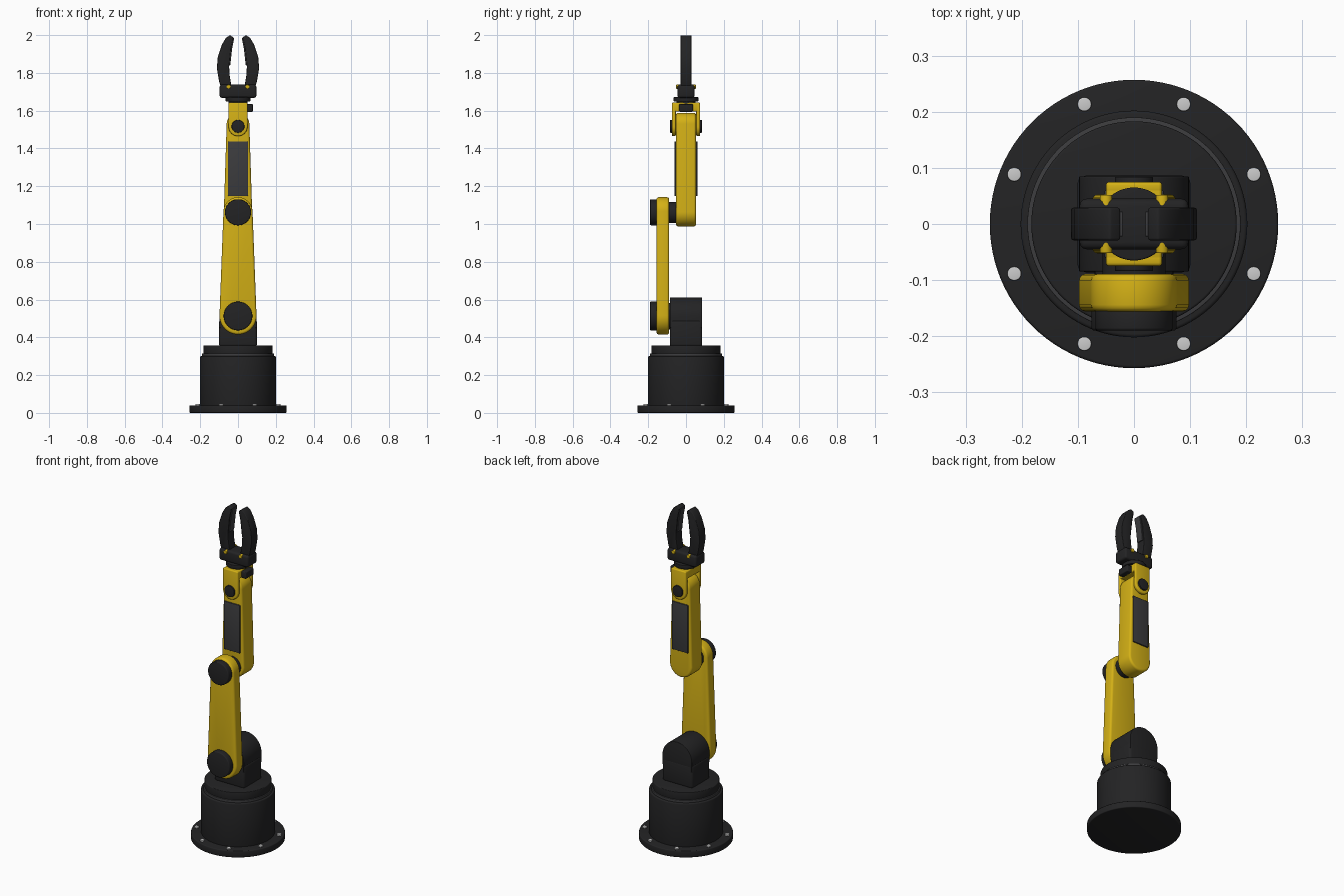
import bpy, bmesh
from math import sin, cos, pi, asin, radians

if "Cube" in bpy.data.objects:
    bpy.data.objects.remove(bpy.data.objects["Cube"])


def material(name, rgb):
    m = bpy.data.materials.new(name)
    m.diffuse_color = (*rgb, 1)
    m.use_nodes = True
    m.node_tree.nodes["Principled BSDF"].inputs["Base Color"].default_value = m.diffuse_color
    return m


BLACK = material("black", (0.017, 0.017, 0.018))
YELLOW = material("yellow", (0.66, 0.44, 0.008))
PANEL = material("dark_grey", (0.045, 0.045, 0.048))
STEEL = material("steel", (0.55, 0.55, 0.55))


def finish(name, bm, mat, bevel=0.0):
    bmesh.ops.recalc_face_normals(bm, faces=bm.faces)
    me = bpy.data.meshes.new(name)
    bm.to_mesh(me)
    bm.free()
    ob = bpy.data.objects.new(name, me)
    bpy.context.collection.objects.link(ob)
    me.materials.append(mat)
    bpy.ops.object.select_all(action='DESELECT')
    ob.select_set(True)
    bpy.context.view_layer.objects.active = ob
    if bevel:
        b = ob.modifiers.new("bevel", 'BEVEL')
        b.width, b.segments = bevel, 3
        b.limit_method, b.angle_limit = 'ANGLE', radians(40)
        bpy.ops.object.modifier_apply(modifier="bevel")
    bpy.ops.object.shade_smooth_by_angle(angle=radians(35))
    return ob


def prism(name, profile, y0, y1, mat, bevel=0.0):
    """Extrude an x-z profile along y."""
    bm = bmesh.new()
    face = bm.faces.new([bm.verts.new((x, y0, z)) for x, z in profile])
    ext = bmesh.ops.extrude_face_region(bm, geom=[face])["geom"]
    verts = [v for v in ext if isinstance(v, bmesh.types.BMVert)]
    bmesh.ops.translate(bm, verts=verts, vec=(0, y1 - y0, 0))
    return finish(name, bm, mat, bevel)


def box(name, x0, x1, y0, y1, z0, z1, mat, bevel=0.0):
    return prism(name, [(x0, z0), (x1, z0), (x1, z1), (x0, z1)], y0, y1, mat, bevel)


def arc(cx, cz, r, a0, a1, n=24):
    return [(cx + r * cos(a0 + (a1 - a0) * i / n), cz + r * sin(a0 + (a1 - a0) * i / n))
            for i in range(n + 1)]


def pin(name, x, z, r, y0, y1, mat, bevel=0.0, n=48):
    """Cylinder along y."""
    return prism(name, arc(x, z, r, 0, 2 * pi, n)[:-1], y0, y1, mat, bevel)


def link(name, z0, r0, z1, r1, y0, y1, mat, bevel):
    """Tapered arm: two circles joined by their tangents."""
    t = asin((r0 - r1) / (z1 - z0))
    prof = arc(0, z1, r1, t, pi - t) + arc(0, z0, r0, pi - t, 2 * pi + t)
    return prism(name, prof, y0, y1, mat, bevel)


def disc(name, x, y, r, z0, z1, mat, bevel=0.0, n=64):
    """Upright cylinder."""
    bm = bmesh.new()
    bmesh.ops.create_cone(bm, cap_ends=True, segments=n, radius1=r, radius2=r, depth=z1 - z0)
    bmesh.ops.translate(bm, verts=bm.verts, vec=(x, y, (z0 + z1) / 2))
    return finish(name, bm, mat, bevel)


# Base
disc("base_flange", 0, 0, 0.257, 0, 0.04, BLACK, 0.005, 96)
disc("base_body", 0, 0, 0.202, 0.035, 0.3, BLACK, 0.006, 96)
disc("base_seam_ring", 0, 0, 0.19, 0.295, 0.314, PANEL, 0.002, 96)
disc("turntable", 0, 0, 0.183, 0.31, 0.358, BLACK, 0.004, 96)
for i in range(8):
    a = pi / 8 + i * pi / 4
    disc(f"base_bolt_{i + 1}", 0.231 * cos(a), 0.231 * sin(a), 0.0125, 0.035, 0.048, STEEL, 0.002, 20)

# Shoulder
box("shoulder_block", -0.101, 0.101, -0.086, 0.086, 0.35, 0.492, BLACK, 0.015)
prism("shoulder_housing", [(-0.098, 0.45), (0.098, 0.45)] + arc(0, 0.512, 0.098, 0, pi),
      -0.085, 0.085, BLACK, 0.003)
pin("shoulder_hub", 0, 0.512, 0.07, -0.1, -0.08, BLACK)

# Lower arm and its joint caps
link("lower_arm", 0.513, 0.098, 1.065, 0.077, -0.156, -0.089, YELLOW, 0.012)
pin("shoulder_cap", 0, 0.513, 0.076, -0.19, -0.15, BLACK, 0.005)
pin("elbow_cap", 0, 1.062, 0.069, -0.19, -0.15, BLACK, 0.005)
pin("elbow_hub", 0, 1.06, 0.056, -0.1, -0.045, BLACK)

# Upper arm with a cover panel on each face
link("upper_arm", 1.062, 0.075, 1.528, 0.06, -0.053, 0.053, YELLOW, 0.012)
for name, s in (("front", -1), ("back", 1)):
    ya, yb = sorted((s * 0.045, s * 0.06))
    box(f"{name}_cover_panel", -0.053, 0.053, ya, yb, 1.148, 1.437, PANEL, 0.003)

# Wrist fork
for name, s in (("front", -1), ("back", 1)):
    ya, yb = sorted((s * 0.054, s * 0.075))
    prism(f"{name}_wrist_cheek", [(0.05, 1.643), (-0.05, 1.643)] + arc(0, 1.515, 0.05, pi, 2 * pi),
          ya, yb, YELLOW, 0.006)
    ya, yb = sorted((s * 0.04, s * 0.084))
    pin(f"{name}_wrist_cap", 0, 1.517, 0.034, ya, yb, BLACK, 0.003)
box("wrist_bridge", -0.05, 0.05, -0.073, 0.073, 1.595, 1.643, YELLOW, 0.006)
box("wrist_side_box", 0.045, 0.079, -0.037, 0.037, 1.594, 1.635, BLACK, 0.005)

# Gripper mount and palm
disc("wrist_neck", 0, 0, 0.05, 1.635, 1.655, BLACK)
disc("wrist_flange", 0, 0, 0.065, 1.648, 1.672, BLACK, 0.003)
box("gripper_palm", -0.097, 0.097, -0.045, 0.045, 1.668, 1.738, BLACK, 0.012)

# Mirrored fingers, grip pads and finger pivots
finger = [(0.032, 1.715), (0.088, 1.715), (0.1, 1.755), (0.112, 1.825), (0.107, 1.885),
          (0.085, 1.95), (0.064, 1.985), (0.043, 2.0), (0.024, 1.987), (0.037, 1.93),
          (0.047, 1.835), (0.044, 1.785)]
pad = [(0.044, 1.985), (0.02, 1.984), (0.031, 1.93), (0.041, 1.84), (0.06, 1.84), (0.055, 1.93)]
for name, s in (("left", -1), ("right", 1)):
    prism(f"{name}_finger", [(s * x, z) for x, z in finger], -0.029, 0.029, BLACK, 0.004)
    prism(f"{name}_grip_pad", [(s * x, z) for x, z in pad], -0.022, 0.022, PANEL, 0.001)
    pin(f"{name}_finger_pivot", s * 0.05, 1.727, 0.011, -0.052, 0.052, YELLOW, 0.002, 24)
